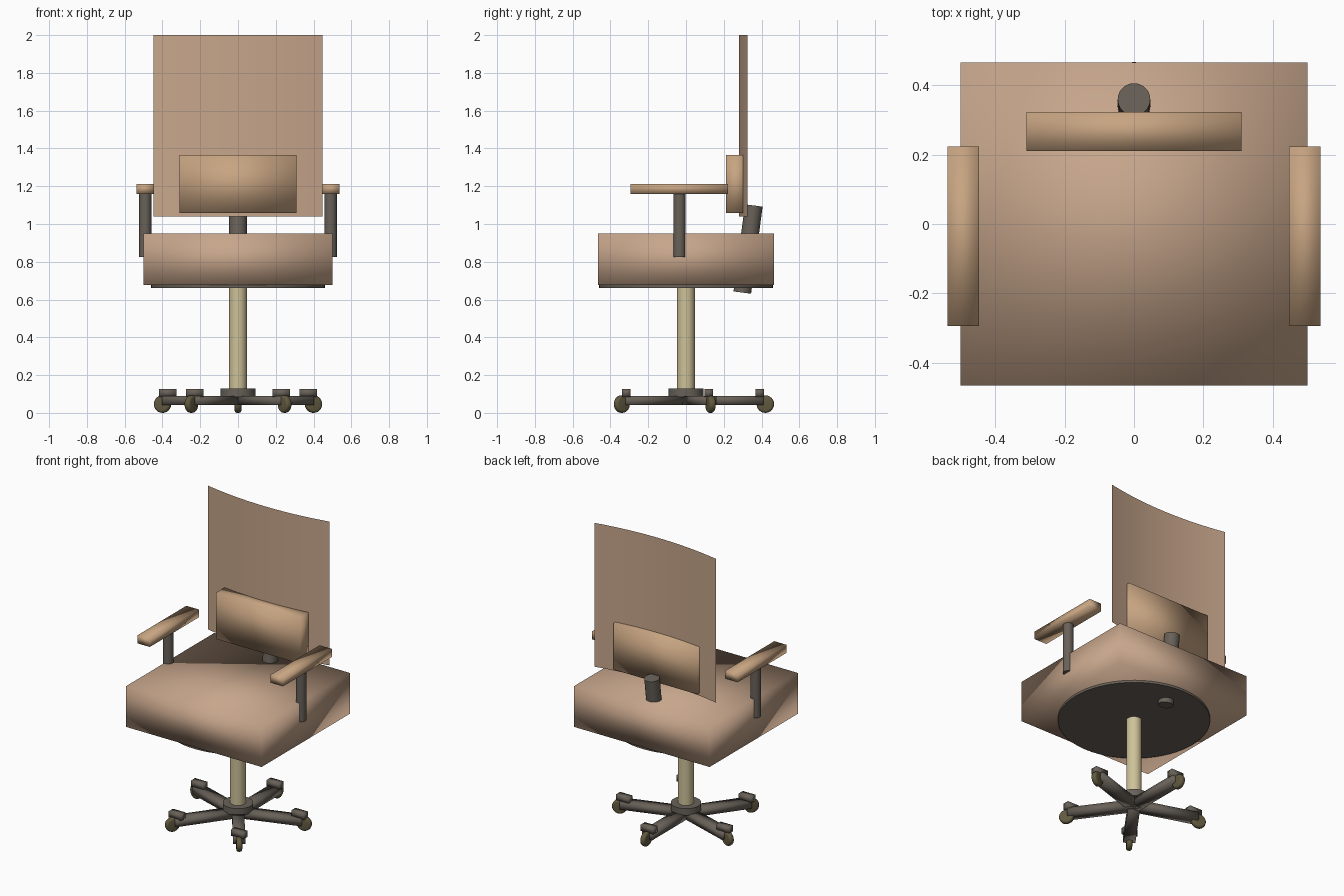
import bpy, bmesh
from math import sin, cos, radians
from mathutils import Matrix, Vector

if "Cube" in bpy.data.objects:
    bpy.data.objects.remove(bpy.data.objects["Cube"])


def material(name, rgb):
    m = bpy.data.materials.new(name)
    m.diffuse_color = (*rgb, 1)
    m.use_nodes = True
    m.node_tree.nodes["Principled BSDF"].inputs["Base Color"].default_value = m.diffuse_color
    return m


FABRIC = material("tan_fabric", (0.57, 0.38, 0.26))
PAD = material("tan_pad", (0.57, 0.37, 0.22))
METAL = material("dark_metal", (0.14, 0.12, 0.10))
BRASS = material("pale_brass", (0.62, 0.54, 0.32))
RUBBER = material("wheel_rubber", (0.12, 0.10, 0.05))


def finish(name, bm, mat, sharp=None):
    me = bpy.data.meshes.new(name)
    bm.to_mesh(me)
    bm.free()
    ob = bpy.data.objects.new(name, me)
    bpy.context.collection.objects.link(ob)
    me.materials.append(mat)
    me.shade_smooth()
    if sharp:
        me.set_sharp_from_angle(angle=radians(sharp))
    return ob


def box(name, lo, hi, mat, turn=0, sharp=None):
    """Box between two corners, optionally turned about the z axis."""
    lo, hi = Vector(lo), Vector(hi)
    bm = bmesh.new()
    bmesh.ops.create_cube(bm, size=1, matrix=Matrix.Rotation(turn, 4, 'Z')
                          @ Matrix.Translation((lo + hi) / 2)
                          @ Matrix.Diagonal((*(hi - lo), 1)))
    return finish(name, bm, mat, sharp)


def rod(name, a, b, r, mat, sides=32, bevel=0):
    """Capped cylinder from point a to point b."""
    a, b = Vector(a), Vector(b)
    d = b - a
    bm = bmesh.new()
    bmesh.ops.create_cone(bm, cap_ends=True, segments=sides, radius1=r, radius2=r,
                          depth=d.length, matrix=Matrix.Translation((a + b) / 2)
                          @ d.to_track_quat('Z', 'Y').to_matrix().to_4x4())
    if bevel:
        rims = [e for e in bm.edges if any(len(f.verts) > 4 for f in e.link_faces)]
        bmesh.ops.bevel(bm, geom=rims, offset=bevel, segments=4, profile=0.5, affect='EDGES')
    return finish(name, bm, mat, 40)


# Seat cushion, softly shaded, and the round plate under it
box("seat", (-0.5, -0.465, 0.677), (0.5, 0.465, 0.95), FABRIC)
rod("seat_plate", (0, 0, 0.662), (0, 0, 0.685), 0.46, METAL, 64)

# Thin backrest sheet, bowed forward in the middle
bm = bmesh.new()
N = 24
rows = []
for i in range(N + 1):
    x = -0.448 + 0.896 * i / N
    y = 0.28 + 0.045 * (x / 0.448) ** 2
    rows.append([bm.verts.new((x, y, z)) for z in (1.04, 2.0)])
for p, q in zip(rows, rows[1:]):
    bm.faces.new((p[0], q[0], q[1], p[1]))
finish("backrest_sheet", bm, FABRIC)

# Lumbar pad passing through the sheet, and its tilted post
box("lumbar_pad", (-0.31, 0.211, 1.057), (0.31, 0.323, 1.366), PAD)
rod("back_post", (0, 0.298, 0.637), (0, 0.359, 1.098), 0.047, METAL)

# Armrests and their posts
for side, s in (("left", -1), ("right", 1)):
    x0, x1 = sorted((s * 0.446, s * 0.538))
    box(side + "_armrest", (x0, -0.294, 1.16), (x1, 0.223, 1.213), PAD)
    rod(side + "_arm_post", (s * 0.491, -0.035, 0.825), (s * 0.491, -0.035, 1.17), 0.032, METAL)

# Column and hub
rod("column", (0, 0, 0.09), (0, 0, 0.67), 0.047, BRASS)
rod("base_hub", (0, 0, 0.085), (0, 0, 0.13), 0.092, METAL)

# Five-leg base with wheels and caps (caps all stay square to x)
for k in range(5):
    a = radians(90 + 72 * k)
    d, t = Vector((cos(a), sin(a), 0)), Vector((-sin(a), cos(a), 0))
    n = str(k + 1)
    box("base_leg_" + n, (0, -0.037, 0.042), (0.41, 0.037, 0.09), METAL, turn=a)
    w = d * 0.42 + Vector((0, 0, 0.0465))
    rod("wheel_" + n, w - t * 0.018, w + t * 0.018, 0.0465, RUBBER, 24, bevel=0.014)
    c = d * 0.39
    box("wheel_cap_" + n, (c.x - 0.046, c.y - 0.022, 0.085), (c.x + 0.046, c.y + 0.022, 0.126), METAL)
